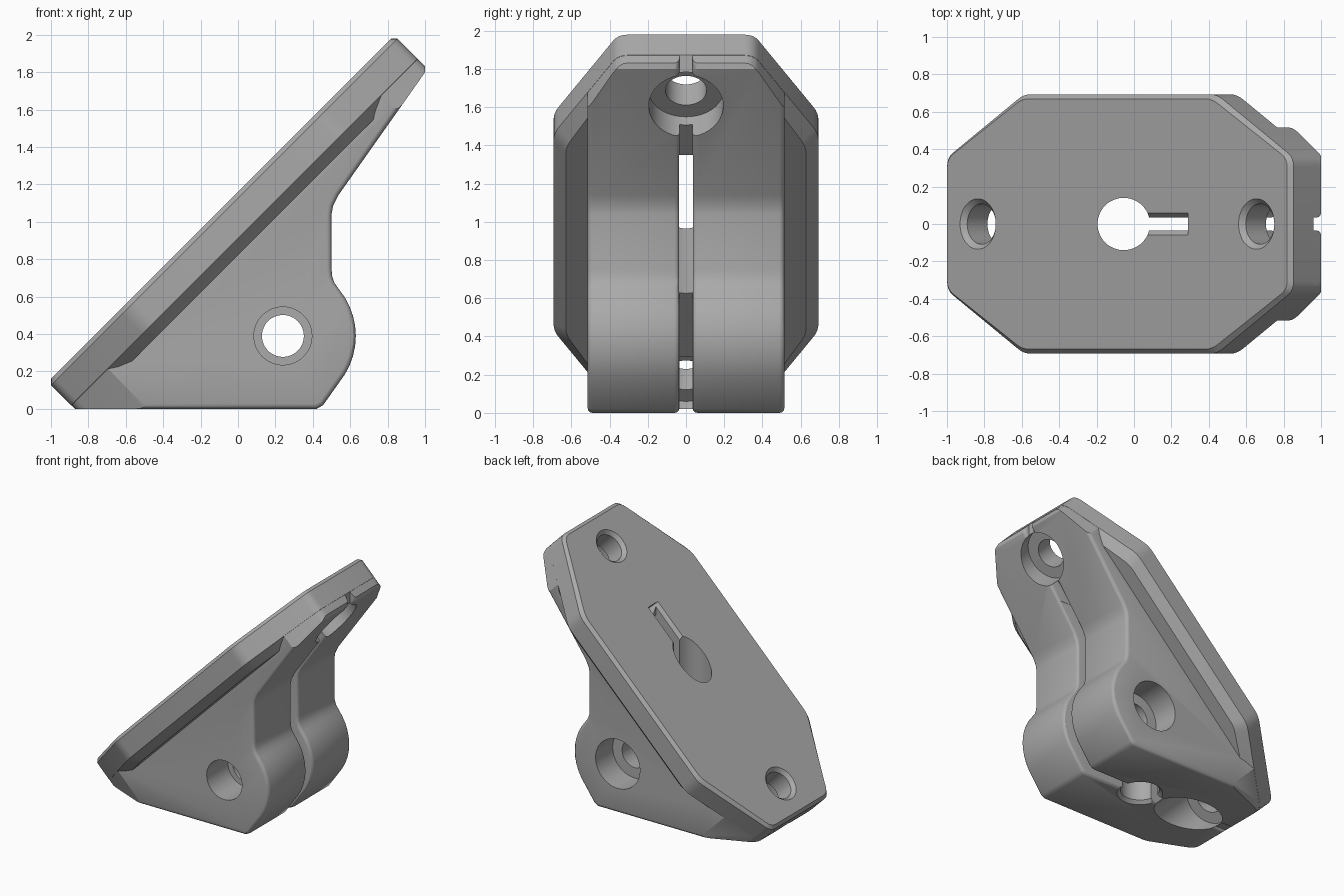
import bpy, bmesh, math
from mathutils import Vector, Matrix

if "Cube" in bpy.data.objects:
    bpy.data.objects.remove(bpy.data.objects["Cube"], do_unlink=True)

grey = bpy.data.materials.new("mid grey")
grey.use_nodes = True
grey.diffuse_color = (0.4, 0.4, 0.4, 1)
grey.node_tree.nodes["Principled BSDF"].inputs["Base Color"].default_value = (0.4, 0.4, 0.4, 1)

# Plate frame: u runs up the 45 degree slope, v is y, n is the outward normal
R = math.sqrt(0.5)
SLOPE = Matrix(((R, 0, -R, -0.09), (0, 1, 0, 0), (R, 0, R, 1.07), (0, 0, 0, 1)))
WORLD = Matrix()
SIDE = Matrix(((1, 0, 0, 0), (0, 0, -1, 0), (0, 1, 0, 0), (0, 0, 0, 1)))  # x, z drawing; depth is -y


def loft(name, rings, frame=WORLD):
    """Closed solid through rings of equal point count."""
    bm = bmesh.new()
    loops = [[bm.verts.new(frame @ Vector(p)) for p in ring] for ring in rings]
    count = len(loops[0])
    for a, b in zip(loops, loops[1:]):
        for i in range(count):
            j = (i + 1) % count
            bm.faces.new((a[i], a[j], b[j], b[i]))
    bm.faces.new(loops[0][::-1])
    bm.faces.new(loops[-1])
    bmesh.ops.recalc_face_normals(bm, faces=bm.faces)
    mesh = bpy.data.meshes.new(name)
    bm.to_mesh(mesh)
    bm.free()
    mesh.materials.append(grey)
    ob = bpy.data.objects.new(name, mesh)
    bpy.context.collection.objects.link(ob)
    return ob


def prism(name, pts, y0, y1):
    return loft(name, [[(x, z, -y) for x, z in pts] for y in (y0, y1)], SIDE)


def turned(name, steps, centre, frame, sides=48):
    """Round cutter from (radius, height) steps about a point in a frame."""
    turn = [2 * math.pi * i / sides for i in range(sides)]
    cx, cy = centre
    return loft(name, [[(cx + r * math.cos(a), cy + r * math.sin(a), h) for a in turn]
                       for r, h in steps], frame)


def apply(ob, kind, **settings):
    mod = ob.modifiers.new(kind, kind)
    for key, value in settings.items():
        setattr(mod, key, value)
    bpy.context.view_layer.objects.active = ob
    bpy.ops.object.modifier_apply(modifier=mod.name)


def combine(ob, other, operation, keep=False):
    apply(ob, 'BOOLEAN', object=other, operation=operation, solver='EXACT')
    if not keep:
        bpy.data.objects.remove(other, do_unlink=True)


def octagon(inset, n):
    """Stretched octagon with softened corners, shrunk by inset."""
    L, W, cu, cv = 1.31, 0.693, 0.73, 0.355
    du, dv = L - cu, W - cv
    k = math.hypot(du, dv)
    a, b = inset * (k - dv) / du, inset * (k - du) / dv
    quad = [(L - inset, cv - b), (cu - a, W - inset)]
    pts = quad + [(-u, v) for u, v in quad[::-1]]
    pts += [(-u, -v) for u, v in pts]
    ring = []
    for i, p in enumerate(pts):
        p, before, after = Vector(p), Vector(pts[i - 1]), Vector(pts[(i + 1) % 8])
        s = p + (before - p).normalized() * 0.05
        e = p + (after - p).normalized() * 0.05
        for t in (0, 0.25, 0.5, 0.75, 1):
            q = s * (1 - t) ** 2 + p * 2 * t * (1 - t) + e * t * t
            ring.append((q.x, q.y, n))
    return ring


# Sloping plate with chamfered rims
body = loft("angled_clamp_bracket", [octagon(0.064, -0.24), octagon(0, -0.176),
                                     octagon(0, -0.024), octagon(0.024, 0)], SLOPE)

# Clamp block outline, drawn in x and z
nose = [(0.24 + 0.39 * math.cos(math.radians(a)), 0.39 + 0.39 * math.sin(math.radians(a)))
        for a in range(-32, 41, 8)]
tip = [(0.99, 1.785), (1, 1.80), (1, 2)]
outline = ([(-1, 0), (0.42, 0), (0.455, 0.02)] + nose
           + [(0.515, 0.675), (0.503, 0.71), (0.5, 0.75), (0.5, 1.04), (0.508, 1.085),
              (0.535, 1.14)] + tip)
envelope = loft("envelope", [octagon(0.001, -2.5), octagon(0.001, -0.05)], SLOPE)

# Two clamp jaws with rounded rims
for side in (-1, 1):
    jaw = prism("clamp_jaw", outline, side * 0.034, side * 0.515)
    apply(jaw, 'BEVEL', width=0.026, segments=3, limit_method='ANGLE',
          angle_limit=math.radians(60))
    combine(jaw, envelope, 'INTERSECT', keep=True)
    combine(body, jaw, 'UNION')

# Solid core joining the jaws behind and above the slit
core = prism("jaw_core", [(-1, 0), (-0.055, 0), (-0.055, 1.35), (0.683, 1.35)] + tip,
             -0.08, 0.08)
combine(core, envelope, 'INTERSECT')
combine(body, core, 'UNION')

# Clamping slit and its chamfered mouth in the plate
combine(body, prism("slit", [(-0.055, -0.1), (1.2, -0.1), (1.2, 1.35), (0.29, 1.35),
                             (0.29, 1.7), (-0.055, 1.7)], -0.036, 0.036), 'DIFFERENCE')
mouth = loft("slit_mouth", [[(u, 0, -0.06), (u, 0.06, 0), (u, 0, 0.06), (u, -0.06, 0)]
                            for u in (0.08, 0.535)], SLOPE)
combine(body, mouth, 'DIFFERENCE')

# Upright bore with a chamfered foot
combine(body, turned("bore", [(0.19, -0.025), (0.14, 0.025), (0.14, 2)],
                     (-0.055, 0), WORLD), 'DIFFERENCE')

# Counterbored screw holes square to the plate
for u in (-1.053, 1.053):
    combine(body, turned("screw_hole", [(0.195, -1.2), (0.195, -0.18), (0.108, -0.18),
                                        (0.108, -0.027), (0.155, 0.02)],
                         (u, 0), SLOPE), 'DIFFERENCE')

# Clamp bolt hole, stepped at both ends
combine(body, turned("bolt_hole", [(0.195, -0.7), (0.195, -0.3), (0.112, -0.3),
                                   (0.112, 0.25), (0.155, 0.25), (0.155, 0.7)],
                     (0.24, 0.39), SIDE), 'DIFFERENCE')

bpy.ops.object.select_all(action='DESELECT')
body.select_set(True)
bpy.context.view_layer.objects.active = body
bpy.ops.object.shade_smooth_by_angle(angle=math.radians(30))
